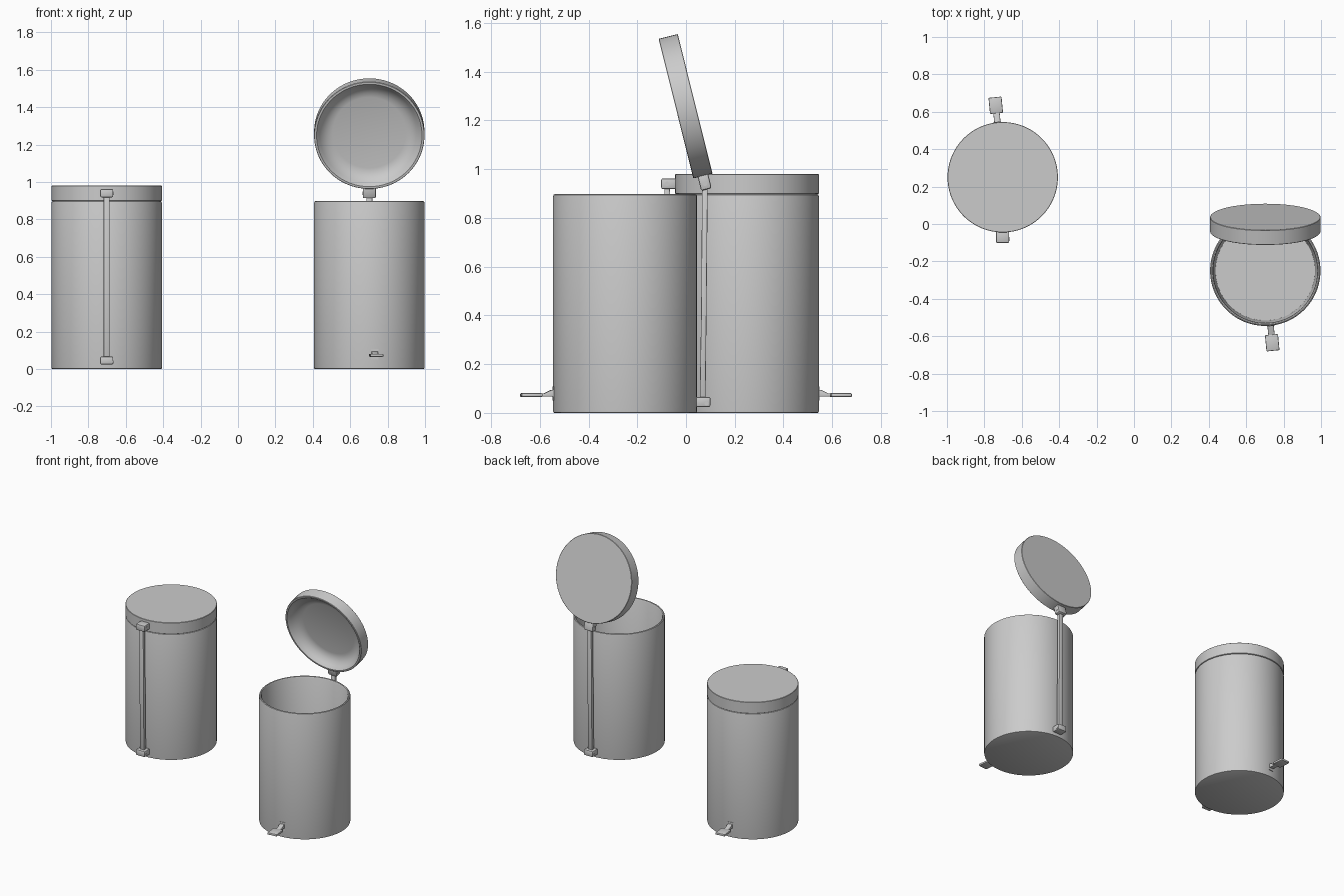
import bpy, bmesh, math
from mathutils import Matrix, Vector

if "Cube" in bpy.data.objects:
    bpy.data.objects.remove(bpy.data.objects["Cube"])

R = 0.295
PIVOT = Vector((0, 0.328, 0.94))


def finish(name, bm, matrix, bevel=0.0):
    bmesh.ops.recalc_face_normals(bm, faces=bm.faces)
    if bevel:
        edges = [e for e in bm.edges if e.calc_face_angle(0) > 0.7]
        bmesh.ops.bevel(bm, geom=edges, offset=bevel, segments=2, profile=0.5, affect='EDGES')
    bm.transform(matrix)
    mesh = bpy.data.meshes.new(name)
    bm.to_mesh(mesh)
    bm.free()
    ob = bpy.data.objects.new(name, mesh)
    bpy.context.collection.objects.link(ob)
    bpy.ops.object.select_all(action='DESELECT')
    ob.select_set(True)
    bpy.context.view_layer.objects.active = ob
    bpy.ops.object.shade_smooth_by_angle(angle=math.radians(35))
    return ob


def lathe(name, profile, matrix, steps=96):
    bm = bmesh.new()
    verts = [bm.verts.new((r, 0, z)) for r, z in profile]
    edges = [bm.edges.new(p) for p in zip(verts, verts[1:])]
    bmesh.ops.spin(bm, geom=verts + edges, axis=(0, 0, 1), cent=(0, 0, 0),
                   steps=steps, angle=math.tau, use_duplicate=False)
    bmesh.ops.remove_doubles(bm, verts=bm.verts, dist=1e-5)
    return finish(name, bm, matrix)


def prism(name, yz, x0, x1, matrix, bevel=0.0):
    bm = bmesh.new()
    face = bm.faces.new([bm.verts.new((x0, y, z)) for y, z in yz])
    out = bmesh.ops.extrude_face_region(bm, geom=[face])
    moved = [g for g in out["geom"] if isinstance(g, bmesh.types.BMVert)]
    bmesh.ops.translate(bm, verts=moved, vec=(x1 - x0, 0, 0))
    return finish(name, bm, matrix, bevel)


def rect(y0, y1, z0, z1):
    return [(y0, z0), (y1, z0), (y1, z1), (y0, z1)]


def disc(y, z, r, n=16):
    return [(y + r * math.cos(math.tau * i / n), z + r * math.sin(math.tau * i / n))
            for i in range(n)]


def bin_parts(tag, place, lid_angle):
    # hollow body with rolled rim and tapered liner
    lathe("body_" + tag, [(0, 0), (R - 0.005, 0), (R - 0.001, 0.002), (R, 0.007), (R, 0.889),
                          (R - 0.002, 0.895), (R - 0.007, 0.898), (R - 0.013, 0.896),
                          (R - 0.017, 0.888), (0.266, 0.03), (0, 0.03)], place)

    # lid with dished underside, swung about the hinge pin
    swing = (place @ Matrix.Translation(PIVOT) @ Matrix.Rotation(-lid_angle, 4, 'X')
             @ Matrix.Translation(-PIVOT))
    lathe("lid_" + tag, [(0, 0.98), (R - 0.002, 0.98), (R, 0.978), (R, 0.901), (R - 0.002, 0.899),
                         (R - 0.013, 0.899), (R - 0.018, 0.904), (0.265, 0.922), (0.245, 0.943),
                         (0.22, 0.957), (0.195, 0.962), (0, 0.963)], swing)
    prism("lid_bracket_" + tag, rect(0.288, 0.352, 0.918, 0.962), -0.035, 0.035, swing, 0.007)
    prism("lid_pin_" + tag, disc(PIVOT.y, PIVOT.z, 0.009), -0.037, 0.037, swing)

    # lower bracket and lifting rod up the back
    prism("foot_bracket_" + tag, rect(0.288, 0.35, 0.024, 0.066), -0.035, 0.035, place, 0.007)
    prism("foot_pin_" + tag, disc(0.334, 0.038, 0.008), -0.037, 0.037, place)
    prism("lift_rod_" + tag, [(0.306, 0.04), (0.33, 0.04), (0.334, 0.4), (0.339, 0.935),
                              (0.316, 0.935), (0.312, 0.4)], -0.016, 0.016, place, 0.003)

    # foot pedal, set slightly off centre around the body
    turn = place @ Matrix.Rotation(math.radians(5.5), 4, 'Z')
    prism("pedal_pad_" + tag, rect(-0.43, -0.343, 0.065, 0.081), -0.035, 0.035, turn, 0.005)
    prism("pedal_neck_" + tag, [(-0.36, 0.067), (-0.28, 0.067), (-0.28, 0.096), (-0.305, 0.094),
                                (-0.335, 0.08), (-0.36, 0.078)], -0.017, 0.017, turn, 0.003)
    prism("pedal_slot_" + tag, rect(-0.298, -0.28, 0.05, 0.108), -0.02, 0.02, turn)


bin_parts("open", Matrix.Translation((0.702, -0.25, 0)), math.radians(76))
bin_parts("closed", Matrix.Translation((-0.702, 0.25, 0)) @ Matrix.Rotation(math.pi, 4, 'Z'), 0)
